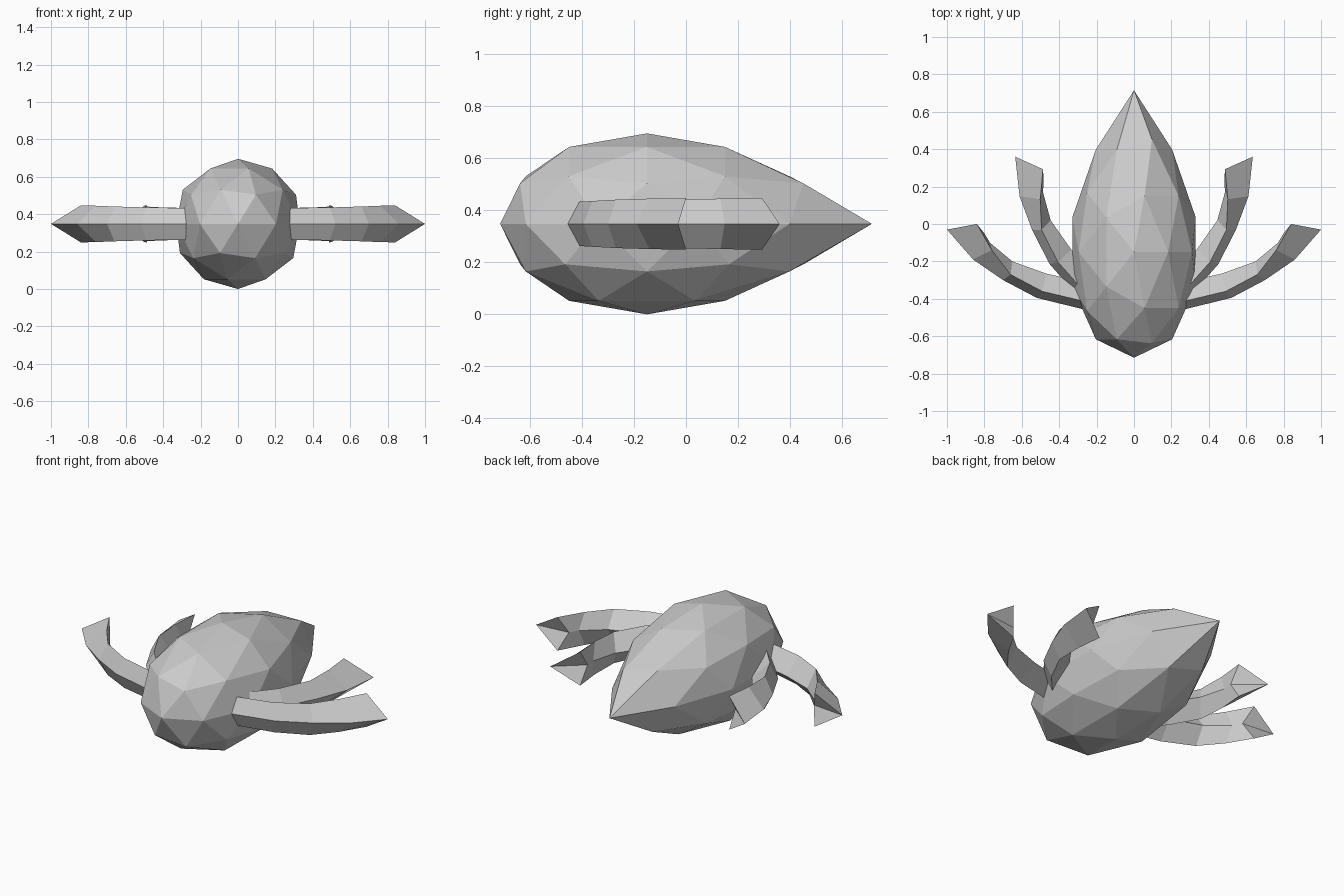
import bpy, bmesh
from math import radians
from mathutils import Vector, Matrix

cube = bpy.data.objects.get("Cube")
if cube:
    bpy.data.objects.remove(cube)

grey = bpy.data.materials.new("light_grey")
grey.use_nodes = True
grey.diffuse_color = (0.6, 0.6, 0.6, 1)
grey.node_tree.nodes["Principled BSDF"].inputs["Base Color"].default_value = (0.6, 0.6, 0.6, 1)

MID = 0.348  # height of the middle plane


def finish(name, bm):
    bmesh.ops.recalc_face_normals(bm, faces=bm.faces)
    mesh = bpy.data.meshes.new(name)
    bm.to_mesh(mesh)
    bm.free()
    mesh.materials.append(grey)
    obj = bpy.data.objects.new(name, mesh)
    bpy.context.collection.objects.link(obj)
    return obj


# Body: faceted ball stretched along y, pointed tail, slightly blunt nose
bm = bmesh.new()
bmesh.ops.create_icosphere(bm, subdivisions=2, radius=1)
for v in bm.verts:
    x, y, z = v.co
    tail = max(0, 2 * y - 1) ** 3 * 0.265
    nose = max(0, -2 * y - 1) ** 1.3 * 0.035
    v.co = (x * 0.347, y * 0.6 - 0.15 + tail + nose, MID + z * MID)
finish("body", bm)

# Arm: four-sided section with outer, upper, inner and lower edges
OUTER = [(0.275, -0.455), (0.52, -0.395), (0.70, -0.30), (0.86, -0.19), (1.0, -0.03)]
RIDGE = [(0.28, -0.41), (0.49, -0.36), (0.66, -0.27), (0.76, -0.14), (0.84, 0.0)]
INNER = [(0.27, -0.31), (0.47, -0.265), (0.65, -0.20), (0.77, -0.10), (0.80, -0.05)]
HALF = [0.085, 0.088, 0.093, 0.097, 0.099]


def arm(name, angle, tip):
    bm = bmesh.new()
    rings = []
    for o, r, i, h in zip(OUTER, RIDGE, INNER, HALF):
        points = [(*o, 0), (*r, h), (*i, 0), (*r, -h)]
        rings.append([bm.verts.new(p) for p in points])
    for a, b in zip(rings, rings[1:]):
        for k in range(4):
            n = (k + 1) % 4
            bm.faces.new((a[k], a[n], b[n], b[k]))
    for ring in (rings[0], rings[-1]):  # triangulated end caps
        bm.faces.new((ring[0], ring[1], ring[2]))
        bm.faces.new((ring[0], ring[2], ring[3]))
    # Swing about the tip and place it
    place = (Matrix.Translation(Vector((*tip, MID)))
             @ Matrix.Rotation(radians(angle), 4, 'Z')
             @ Matrix.Translation(Vector((*OUTER[-1], 0)) * -1))
    bm.transform(place)
    obj = finish(name, bm)
    obj.modifiers.new("mirror", 'MIRROR')


arm("front_arms", 0, (1.0, -0.03))
arm("rear_arms", 35, (0.635, 0.36))
